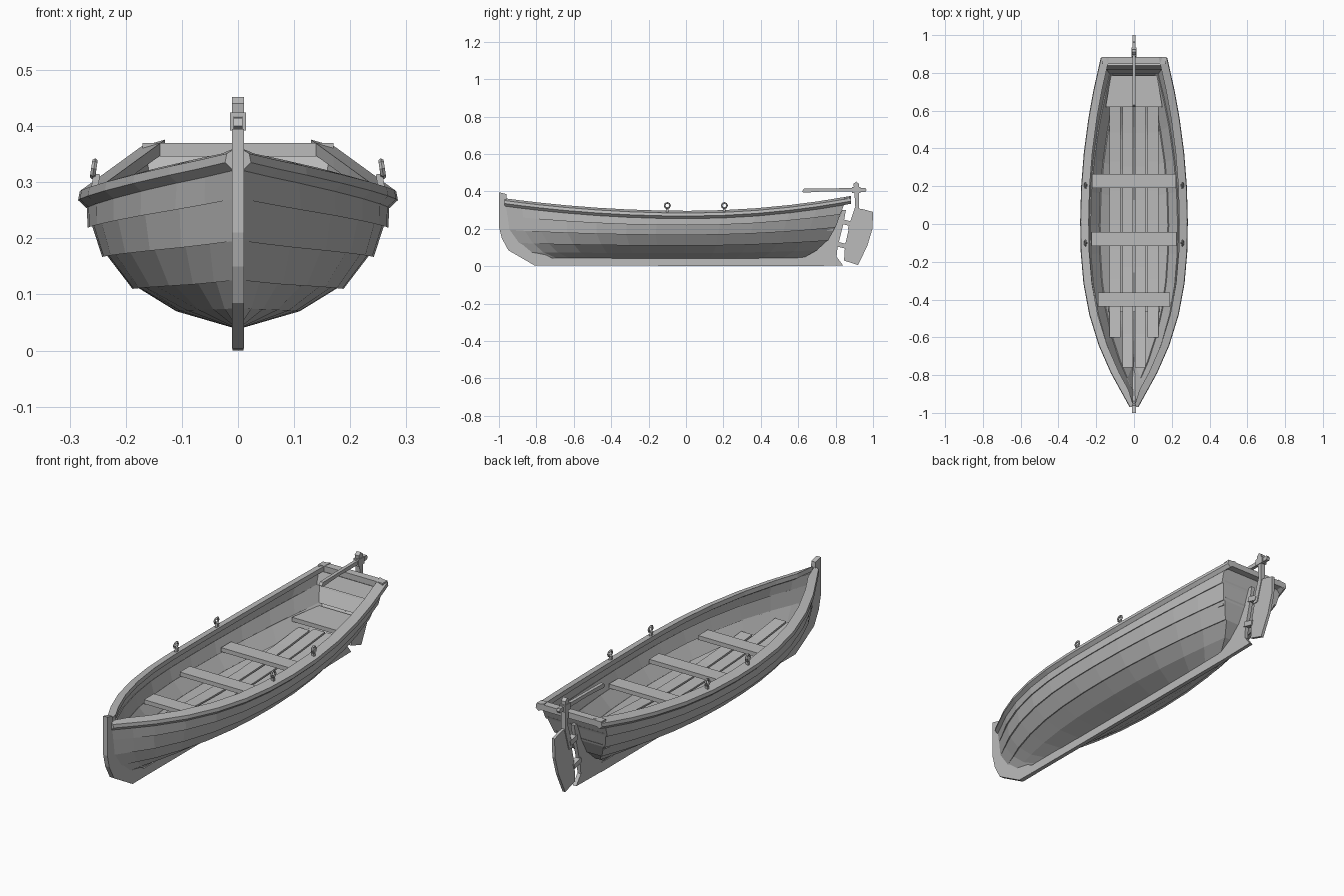
import bpy, bmesh, math
from mathutils import Matrix

cube = bpy.data.objects.get("Cube")
if cube:
    bpy.data.objects.remove(cube, do_unlink=True)

GREY = (0.5, 0.5, 0.5, 1)
wood = bpy.data.materials.new("grey_wood")
wood.use_nodes = True
wood.diffuse_color = GREY
wood.node_tree.nodes["Principled BSDF"].inputs["Base Color"].default_value = GREY


def finish(name, bm):
    bmesh.ops.recalc_face_normals(bm, faces=bm.faces)
    mesh = bpy.data.meshes.new(name)
    bm.to_mesh(mesh)
    bm.free()
    mesh.materials.append(wood)
    obj = bpy.data.objects.new(name, mesh)
    bpy.context.collection.objects.link(obj)
    return obj


def loft(bm, rows, closed=False):
    """Skin a list of cross-sections; closed sections get end caps."""
    grid = [[bm.verts.new(p) for p in row] for row in rows]
    n = len(rows[0])
    for a, b in zip(grid, grid[1:]):
        for i in range(n if closed else n - 1):
            j = (i + 1) % n
            bm.faces.new((a[i], a[j], b[j], b[i]))
    if closed:
        bm.faces.new(grid[0])
        bm.faces.new(grid[-1])
    return grid


def plate(name, outline, half, x=0):
    """Side outline (y, z) given a thickness across x."""
    bm = bmesh.new()
    loft(bm, [[(x + s * half, y, z) for y, z in outline] for s in (-1, 1)], True)
    return finish(name, bm)


def box(name, size, centre, rot=None):
    bm = bmesh.new()
    m = Matrix.Translation(centre) @ (rot or Matrix()) @ Matrix.Diagonal((*size, 1))
    bmesh.ops.create_cube(bm, size=1, matrix=m)
    return finish(name, bm)


# Plank edges: (mid x, mid z), (bow y, bow z), (stern x, y, z)
RAILS = [
    ((0.270, 0.268), (-0.97, 0.335), (0.168, 0.85, 0.342)),
    ((0.260, 0.222), (-0.96, 0.270), (0.155, 0.825, 0.28)),
    ((0.234, 0.170), (-0.95, 0.195), (0.125, 0.80, 0.21)),
    ((0.180, 0.113), (-0.90, 0.125), (0.080, 0.76, 0.14)),
    ((0.110, 0.070), (-0.84, 0.075), (0.040, 0.70, 0.085)),
    ((0.000, 0.038), (-0.75, 0.038), (0.000, 0.62, 0.04)),
]
MID = 0.54


def rail_point(k, t):
    (xm, zm), (yb, zb), (xs, ys, zs) = RAILS[k]
    y = yb + (ys - yb) * t
    if t < MID:
        u = 1 - t / MID
        x, z = xm * (1 - u ** 2.5), zm + (zb - zm) * u ** 2
        if xm:
            x = max(x, 0.008)
    else:
        u = (t - MID) / (1 - MID)
        x, z = xm + (xs - xm) * u ** 2, zm + (zs - zm) * u ** 2
    return x, y, z


STATIONS = [0, 0.05, 0.1, 0.18, 0.27, 0.36, 0.45, 0.54, 0.64, 0.74, 0.84, 0.92, 1]


# Hull of overlapping planks, with a raked transom
def half_section(t):
    pts = []
    for k in range(5):
        x, y, z = rail_point(k, t)
        if 0 < k < 4:
            step = 0.008 * min(1, t / 0.1)
            pts.append((x + step, y, z - step * 0.4))
        pts.append((x, y, z))
    return pts


bm = bmesh.new()
rows = []
for t in STATIONS:
    side = half_section(t)
    mirror = [(-x, y, z) for x, y, z in reversed(side)]
    rows.append(side + [rail_point(5, t)] + mirror)
grid = loft(bm, rows)
end = grid[-1]
n = len(end)
for i in range(n // 2 - 1):
    bm.faces.new((end[i], end[i + 1], end[n - 2 - i], end[n - 1 - i]))
bm.faces.new(end[n // 2 - 1:n // 2 + 2])
bmesh.ops.recalc_face_normals(bm, faces=bm.faces)
bm.faces.ensure_lookup_table()
outward = bm.faces[-1].normal.y > 0
hull = finish("hull", bm)
if not outward:
    hull.data.flip_normals()
solid = hull.modifiers.new("thickness", "SOLIDIFY")
solid.thickness = 0.014
solid.offset = -1

# Gunwales running along the top edge
SECTION = [(0, -0.014), (0.015, 0), (0.012, 0.016), (-0.03, 0.028), (-0.03, 0.006)]
for side, label in ((1, "left"), (-1, "right")):
    bm = bmesh.new()
    rows = []
    for t in STATIONS + [1.018]:
        x, y, z = rail_point(0, t)
        rows.append([(side * max(x + dx, 0.001), y, z + dz) for dx, dz in SECTION])
    loft(bm, rows, True)
    finish(label + "_gunwale", bm)
box("transom_cap", (0.34, 0.036, 0.028), (0, 0.865, 0.356))

# Backbone: stem, keel and stern deadwood
plate("stem", [(-1, 0.395), (-0.96, 0.385), (-0.955, 0.3), (-0.935, 0.2), (-0.88, 0.125),
               (-0.72, 0.045), (-0.72, 0.004), (-0.81, 0.004), (-0.95, 0.085),
               (-0.985, 0.15), (-1, 0.21)], 0.011)
plate("keel", [(-0.75, 0.045), (0.65, 0.045), (0.65, 0), (-0.75, 0.004)], 0.01)
plate("deadwood", [(0.6, 0.045), (0.7, 0.09), (0.76, 0.145), (0.80, 0.215), (0.835, 0.3),
                   (0.855, 0.3), (0.84, 0.22), (0.81, 0.1), (0.805, 0.05),
                   (0.84, 0.004), (0.6, 0)], 0.009)

# Floorboards follow the rise of the hull
for i, (x, start, stop) in enumerate([(0.033, -0.76, 0.66), (0.1, -0.6, 0.64)]):
    for side, label in ((1, "left"), (-1, "right")):
        bm = bmesh.new()
        rows = []
        for s in range(9):
            y = start + (stop - start) * s / 8
            z = 0.112 + 0.09 * y * y
            w = 0.029
            rows.append([(side * x + dx, y, z + dz) for dx, dz in
                         ((-w, 0), (w, 0), (w, 0.012), (-w, 0.012))])
        loft(bm, rows, True)
        finish(f"{label}_floorboard_{i + 1}", bm)

# Floor frames beneath the boards
for y in (-0.45, -0.1, 0.25):
    box("floor_frame", (0.27, 0.03, 0.014), (0, y, 0.108 + 0.09 * y * y))

# Seats
for name, y, half in (("bow_seat", -0.4, 0.19), ("middle_seat", -0.08, 0.225),
                      ("rowing_seat", 0.227, 0.222)):
    box(name, (half * 2, 0.074, 0.02), (0, y, 0.2))
bm = bmesh.new()
loft(bm, [[(-w, y, 0.19), (w, y, 0.19), (w, y, 0.21), (-w, y, 0.21)]
          for w, y in ((0.15, 0.62), (0.122, 0.785))], True)
finish("stern_seat", bm)

# Oarlocks: a short post carrying a ring
for side, label in ((1, "left"), (-1, "right")):
    for y, place in ((-0.1, "front"), (0.205, "rear")):
        name = f"{label}_{place}_oarlock"
        lean = Matrix.Rotation(side * -0.15, 4, "Y")
        box(name + "_post", (0.012, 0.012, 0.03), (side * 0.254, y, 0.3), lean)
        bpy.ops.mesh.primitive_torus_add(
            major_segments=8, minor_segments=5, major_radius=0.014, minor_radius=0.005,
            location=(side * 0.257, y, 0.324), rotation=(0, math.pi / 2 + side * -0.15, 0))
        ring = bpy.context.object
        ring.name = name + "_ring"
        ring.data.materials.append(wood)

# Rudder, its post, tiller and hinges
plate("rudder_blade", [(0.91, 0.31), (0.945, 0.305), (1, 0.29), (0.997, 0.2), (0.97, 0.11),
                       (0.92, 0.006), (0.845, 0.03), (0.85, 0.11), (0.875, 0.22)], 0.007)
plate("rudder_post", [(0.865, 0.2), (0.905, 0.32), (0.9, 0.4), (0.895, 0.44), (0.91, 0.452),
                      (0.925, 0.44), (0.925, 0.3), (0.895, 0.2)], 0.011)
plate("tiller", [(0.62, 0.4), (0.63, 0.414), (0.75, 0.416), (0.96, 0.418), (0.965, 0.408),
                 (0.96, 0.397), (0.75, 0.4), (0.63, 0.393)], 0.008)
box("tiller_socket", (0.028, 0.045, 0.032), (0, 0.911, 0.408))
for y, z, label in ((0.832, 0.112, "lower"), (0.86, 0.232, "upper")):
    box(label + "_rudder_hinge", (0.026, 0.055, 0.025), (0, y, z),
        Matrix.Rotation(-0.25, 4, "X"))
